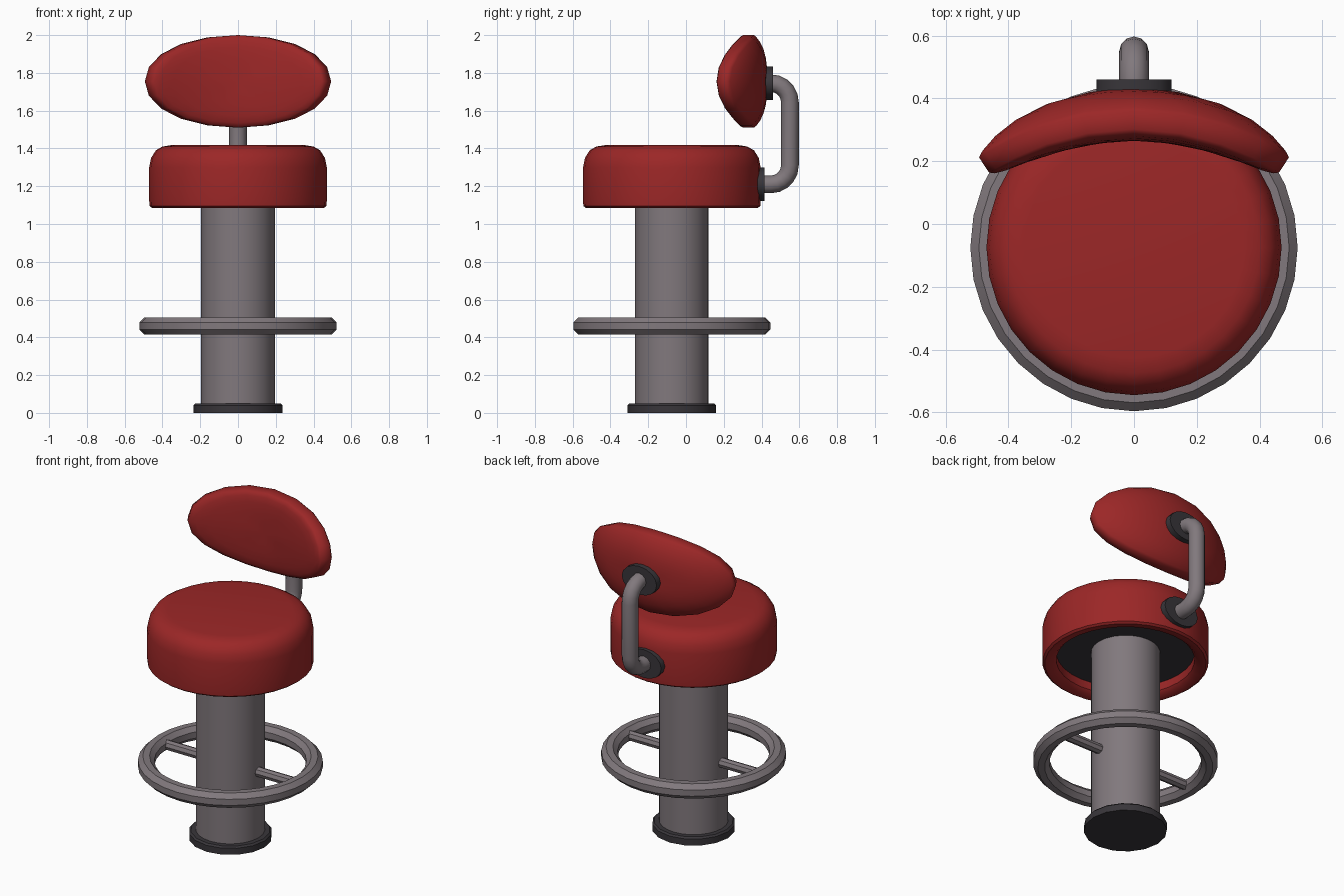
import bpy, bmesh, math
from mathutils import Vector, Matrix

if "Cube" in bpy.data.objects:
    bpy.data.objects.remove(bpy.data.objects["Cube"])

CY = -0.075  # y of the stool axis


def material(name, rgb):
    m = bpy.data.materials.new(name)
    m.diffuse_color = (*rgb, 1)
    m.use_nodes = True
    m.node_tree.nodes["Principled BSDF"].inputs["Base Color"].default_value = m.diffuse_color
    return m


RED = material("red_padding", (0.33, 0.02, 0.02))
METAL = material("metal", (0.22, 0.19, 0.205))
DARK = material("dark_trim", (0.04, 0.036, 0.042))


def finish(name, bm, mat, angle=40):
    bmesh.ops.remove_doubles(bm, verts=bm.verts, dist=1e-5)
    bmesh.ops.recalc_face_normals(bm, faces=bm.faces)
    me = bpy.data.meshes.new(name)
    bm.to_mesh(me)
    bm.free()
    me.materials.append(mat)
    ob = bpy.data.objects.new(name, me)
    bpy.context.collection.objects.link(ob)
    bpy.ops.object.select_all(action='DESELECT')
    ob.select_set(True)
    bpy.context.view_layer.objects.active = ob
    bpy.ops.object.shade_smooth_by_angle(angle=math.radians(angle))
    return ob


def loft(bm, rings, closed=False):
    """Skin a list of point rings with quads."""
    vs = [[bm.verts.new(p) for p in r] for r in rings]
    n = len(vs[0])
    pairs = list(zip(vs, vs[1:])) + ([(vs[-1], vs[0])] if closed else [])
    for a, b in pairs:
        for i in range(n):
            j = (i + 1) % n
            bm.faces.new((a[i], a[j], b[j], b[i]))
    if not closed:
        bm.faces.new(vs[0])
        bm.faces.new(vs[-1])


def revolve(name, profile, sides, mat, closed=False):
    bm = bmesh.new()
    ang = [2 * math.pi * i / sides for i in range(sides)]
    loft(bm, [[(r * math.cos(a), CY + r * math.sin(a), z) for a in ang] for r, z in profile], closed)
    return finish(name, bm, mat)


def cylinder(name, r, depth, matrix, sides, mat):
    bm = bmesh.new()
    bmesh.ops.create_cone(bm, cap_ends=True, segments=sides, radius1=r, radius2=r, depth=depth, matrix=matrix)
    return finish(name, bm, mat)


# Pedestal
revolve("base", [(0.235, 0), (0.235, 0.04), (0.225, 0.05)], 16, DARK)
revolve("column", [(0.195, 0.04), (0.195, 1.175)], 24, METAL)

# Seat: padded shell, open underneath, with a dark plate inside
revolve("seat", [(0.39, 1.17), (0.39, 1.11), (0.41, 1.09), (0.455, 1.085), (0.468, 1.095),
                 (0.47, 1.12), (0.47, 1.30), (0.46, 1.35), (0.435, 1.39),
                 (0.40, 1.41), (0.35, 1.418)], 32, RED)
revolve("seat_underplate", [(0.392, 1.16), (0.392, 1.175)], 32, DARK)

# Foot ring and its spokes
ring = [(0.475 + 0.05 * math.cos(a), 0.46 + 0.05 * math.sin(a))
        for a in [math.pi / 4 * (k + 0.5) for k in range(8)]]
revolve("foot_ring", ring, 32, METAL, closed=True).data.shade_smooth()
for side, label in ((-1, "left"), (1, "right")):
    m = Matrix.Translation((side * 0.325, CY, 0.46)) @ Matrix.Rotation(math.pi / 2, 4, 'Y')
    cylinder("foot_spoke_" + label, 0.03, 0.30, m, 8, METAL).data.update()

# Back support tube, swept along a C path with rounded corners
LOW, HIGH, YT, BR = 1.21, 1.745, 0.55, 0.10
path = [(0.38, LOW, 0)]
for k in range(6):
    a = math.pi / 2 * k / 5
    path.append((YT - BR + BR * math.sin(a), LOW + BR - BR * math.cos(a), a))
for k in range(6):
    a = math.pi / 2 * k / 5
    path.append((YT - BR + BR * math.cos(a), HIGH - BR + BR * math.sin(a), a + math.pi / 2))
path.append((0.41, HIGH, math.pi))
bm = bmesh.new()
rings = []
for y, z, t in path:
    side, up = Vector((1, 0, 0)), Vector((0, -math.sin(t), math.cos(t)))
    rings.append([Vector((0, y, z)) + 0.047 * (math.cos(b) * side + math.sin(b) * up)
                  for b in [2 * math.pi * i / 12 for i in range(12)]])
loft(bm, rings)
finish("back_support", bm, METAL)

# Oval mounting plates at both ends of the support
for label, y0, y1, z in (("lower", 0.355, 0.415, LOW), ("upper", 0.39, 0.46, HIGH)):
    m = (Matrix.Translation((0, (y0 + y1) / 2, z)) @ Matrix.Diagonal((0.12, 1, 0.088, 1))
         @ Matrix.Rotation(math.pi / 2, 4, 'X'))
    cylinder("mount_plate_" + label, 1, y1 - y0, m, 16, DARK)

# Backrest: domed oval cushion bent around an arc; profile is (scale, depth)
R, Y0, ZC = 0.867, 0.33, 1.755
profile = [(0.25, -0.065), (0.5, -0.064), (0.75, -0.058), (0.9, -0.05), (0.97, -0.04), (1, -0.028),
           (1, 0.03), (0.96, 0.042), (0.85, 0.062), (0.7, 0.08), (0.5, 0.093), (0.25, 0.1)]
bm = bmesh.new()
rings = []
for s, d in profile:
    pts = []
    for i in range(20):
        a = 2 * math.pi * i / 20
        th = 0.505 * s * math.cos(a) / R
        pts.append((math.sin(th) * (R + d), Y0 - R + (R + d) * math.cos(th), ZC + 0.245 * s * math.sin(a)))
    rings.append(pts)
loft(bm, rings)
# fan the two end caps to a centre point so they follow the bend
caps = [f for f in bm.faces if len(f.verts) > 4]
for f, d in zip(caps, (profile[0][1], profile[-1][1])):
    c = bmesh.ops.poke(bm, faces=[f])["verts"][0]
    c.co = (0, Y0 + d, ZC)
finish("backrest", bm, RED, 60)
